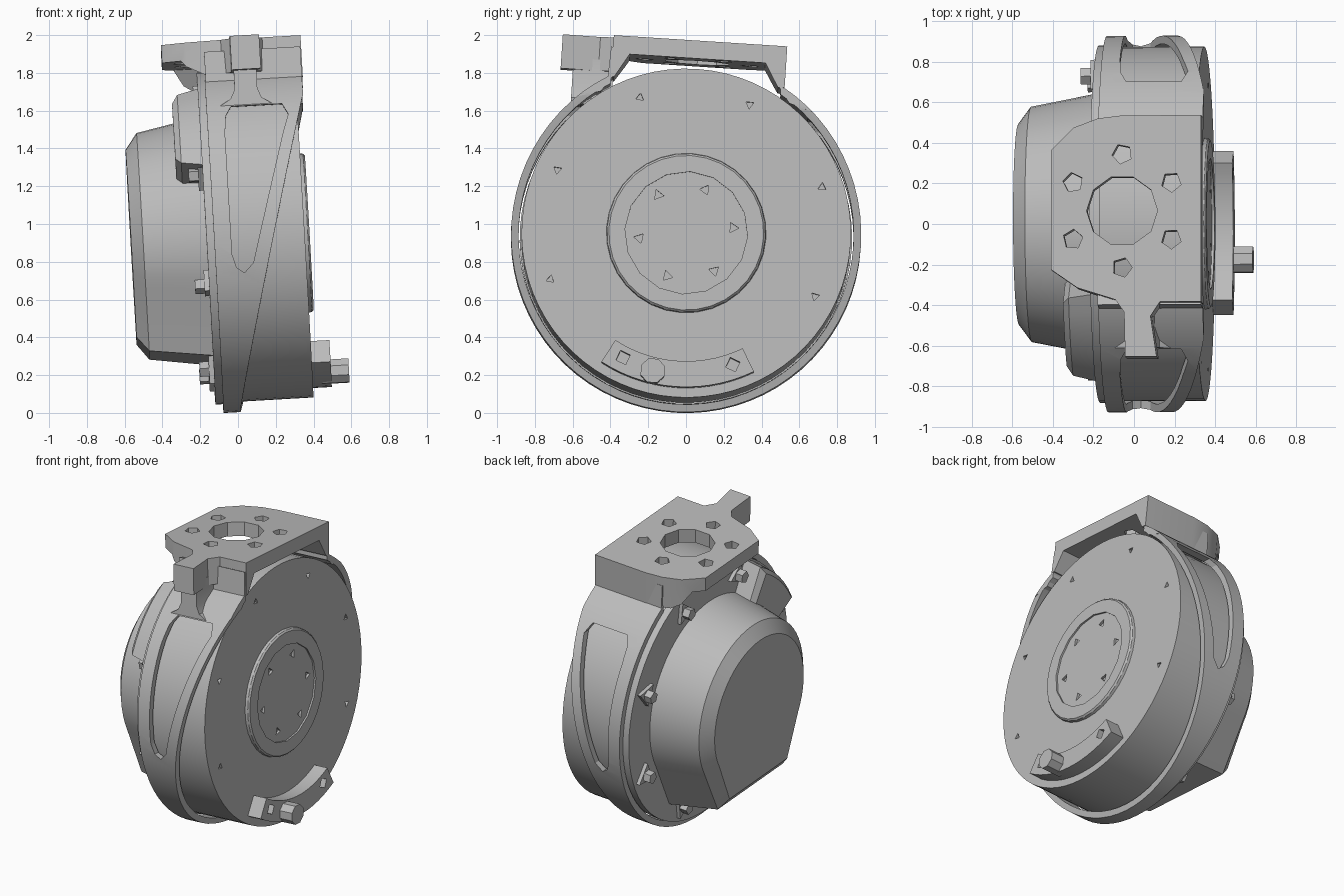
import bpy, bmesh, math
from mathutils import Matrix

if "Cube" in bpy.data.objects:
    bpy.data.objects.remove(bpy.data.objects["Cube"])

grey = bpy.data.materials.new("grey")
grey.use_nodes = True
colour = (0.5, 0.5, 0.5, 1)
grey.diffuse_color = colour
grey.node_tree.nodes["Principled BSDF"].inputs["Base Color"].default_value = colour

# The whole assembly leans slightly about x and y
LEAN = (Matrix.Translation((0, 0, 0.932)) @ Matrix.Rotation(math.radians(-3.7), 4, 'X')
        @ Matrix.Rotation(math.radians(-3.3), 4, 'Y'))
parts = []


def loft(name, rings):
    """Closed solid through rings of equal point count."""
    bm = bmesh.new()
    loops = [[bm.verts.new(p) for p in ring] for ring in rings]
    n = len(loops[0])
    for a, b in zip(loops, loops[1:]):
        for i in range(n):
            j = (i + 1) % n
            bm.faces.new((a[i], a[j], b[j], b[i]))
    bm.faces.new(loops[0])
    bm.faces.new(loops[-1])
    bmesh.ops.recalc_face_normals(bm, faces=bm.faces)
    me = bpy.data.meshes.new(name)
    bm.to_mesh(me)
    bm.free()
    me.materials.append(grey)
    ob = bpy.data.objects.new(name, me)
    bpy.context.collection.objects.link(ob)
    parts.append(ob)
    return ob


def prism(name, pts, axis, lo, hi):
    """Extrude a 2D outline along an axis."""
    place = {'x': lambda p, h: (h, p[0], p[1]),
             'y': lambda p, h: (p[0], h, p[1]),
             'z': lambda p, h: (p[0], p[1], h)}[axis]
    return loft(name, [[place(p, h) for p in pts] for h in (lo, hi)])


def circle(r, n, c=(0, 0), turn=0):
    return [(c[0] + r * math.cos(turn + math.tau * i / n),
             c[1] + r * math.sin(turn + math.tau * i / n)) for i in range(n)]


def arc(r, a0, a1, n):
    angles = [math.radians(a0 + (a1 - a0) * i / n) for i in range(n + 1)]
    return [(r * math.cos(a), r * math.sin(a)) for a in angles]


def polar(r, deg):
    return r * math.cos(math.radians(deg)), r * math.sin(math.radians(deg))


def cut(ob, *cutters):
    """Subtract cutters and discard them."""
    for c in cutters:
        mod = ob.modifiers.new("cut", 'BOOLEAN')
        mod.operation, mod.solver, mod.object = 'DIFFERENCE', 'EXACT', c
    dg = bpy.context.evaluated_depsgraph_get()
    ob.data = bpy.data.meshes.new_from_object(ob.evaluated_get(dg))
    ob.modifiers.clear()
    for c in cutters:
        parts.remove(c)
        bpy.data.objects.remove(c)


ARCH = [(-0.47, 0.74), (-0.36, 0.925), (0.36, 0.925), (0.47, 0.74)]
BOLTS = [22.5 + 45 * k for k in range(8)]

# Outer shell: ring sliced by an oblique plane, open at the top, with side windows
shell = prism("housing_shell", circle(0.927, 72), 'x', -0.13, 0.385)
window = [(0.02, -0.25), (0.07, -0.2), (0.27, 0.5), (0.30, 0.59), (0.27, 0.65),
          (0.0, 0.65), (-0.03, 0.6), (-0.04, 0.5), (-0.04, -0.15), (-0.02, -0.22)]
cut(shell,
    prism("c_bore", circle(0.887, 72), 'x', -0.5, 0.6),
    prism("c_slope", [(-0.06, -1.0), (0.6, -1.0), (0.6, 0.72), (0.39, 0.72)], 'y', -1.5, 1.5),
    prism("c_window", window, 'y', -1.5, 1.5),
    prism("c_arch", [(-0.45, 0.6), (-0.45, 1.2), (0.45, 1.2), (0.45, 0.6)], 'x', -0.5, 0.6))

# Rotor drum with dimples
rotor = prism("rotor_drum", circle(0.872, 72), 'x', -0.12, 0.35)
cut(rotor, *[prism("c_dimple", circle(0.024, 3, polar(0.76, a), a), 'x', 0.32, 0.4) for a in BOLTS])

# Raised hub with shallow recess and six dimples
hub = loft("rotor_hub", [[(x, y, z) for y, z in circle(r, 32)]
                         for x, r in ((0.34, 0.425), (0.368, 0.42), (0.378, 0.41))])
cut(hub, prism("c_recess", circle(0.325, 16), 'x', 0.366, 0.4))
cut(hub, *[prism("c_hub_dimple", circle(0.03, 3, polar(0.25, 10 + 60 * k), k), 'x', 0.345, 0.4)
           for k in range(6)])

# Curved bar and peg on the rotor face
bar = prism("curved_bar", arc(0.685, -119.5, -60.5, 14) + arc(0.822, -60.5, -119.5, 14), 'x', 0.34, 0.45)
cut(bar, *[prism("c_bar_hole", circle(0.04, 4, polar(0.745, a), 0.4), 'x', 0.38, 0.5)
           for a in (-113, -67)])
prism("bar_peg", circle(0.068, 8, (-0.13, -0.75), math.pi / 8), 'x', 0.4, 0.545)

# Back plate, with bolts on triangular pads
prism("back_plate", circle(0.88, 72), 'x', -0.17, -0.12)
for a in BOLTS:
    c = polar(0.77, a)
    t = math.radians(a)
    prism("bolt_pad", circle(0.085, 3, c, t), 'x', -0.195, -0.16)
    prism("bolt_head", circle(0.042, 5, c, t), 'x', -0.245, -0.19)

# Motor cover: round top, narrow flat bottom, bevelled face
loft("motor_cover", [
    [(x, y, z) for y, z in arc(r, -28, 208, 40) + [(-w, b), (w, b)]]
    for x, r, w, b in ((-0.15, 0.65, 0.42, -0.65), (-0.505, 0.58, 0.36, -0.60),
                       (-0.568, 0.495, 0.32, -0.52))])

# Side connector block
loft("connector_block", [
    [(x, y, z) for y, z in arc(r0, a0, a1, 6) + arc(r1, a1, a0, 6)]
    for x, r0, r1, a0, a1 in ((-0.15, 0.55, 0.87, 117, 157), (-0.28, 0.57, 0.85, 119, 155),
                              (-0.31, 0.6, 0.82, 122, 152))])

# Mounting plate with centre bore, six holes and arched underside
outline = [(0.39, 0.47), (0.0, 0.47), (-0.12, 0.455), (-0.24, 0.41), (-0.35, 0.30), (-0.35, -0.29),
           (-0.22, -0.38), (-0.06, -0.43), (0.0, -0.45), (0.39, -0.45)]
plate = prism("mounting_plate", outline, 'z', 0.80, 1.02)
cut(plate, prism("c_arch", ARCH, 'x', -0.6, 0.6),
    prism("c_bore", circle(0.175, 10), 'z', 0.7, 1.2),
    *[prism("c_hole", circle(0.05, 5, polar(0.28, 30 + 60 * k), 1.0 + k), 'z', 0.7, 1.2)
      for k in range(6)])

# Legs joining plate to shell
for s, name in ((1, "leg_back"), (-1, "leg_front")):
    prism(name, [(s * y, z) for y, z in ((0.37, 0.93), (0.46, 0.96), (0.468, 0.80), (0.52, 0.765),
                                         (0.62, 0.685), (0.50, 0.72), (0.455, 0.78))],
          'x', -0.125, 0.385)

# Front lug on a flared web
prism("lug_head", [(-0.04, -0.43), (0.01, -0.5), (0.015, -0.72), (0.17, -0.72),
                   (0.14, -0.52), (0.2, -0.43)], 'z', 0.84, 1.02)
prism("lug_web", [(-0.06, 0.655), (0.22, 0.655), (0.165, 0.69), (0.145, 0.74), (0.145, 0.9),
                  (0.025, 0.9), (0.025, 0.74), (0.0, 0.69)], 'y', -0.655, -0.44)

# Lean everything and smooth the curved sides
bpy.ops.object.select_all(action='DESELECT')
for ob in parts:
    ob.data.transform(LEAN)
    ob.select_set(True)
bpy.context.view_layer.objects.active = parts[0]
bpy.ops.object.shade_smooth_by_angle(angle=math.radians(25))
